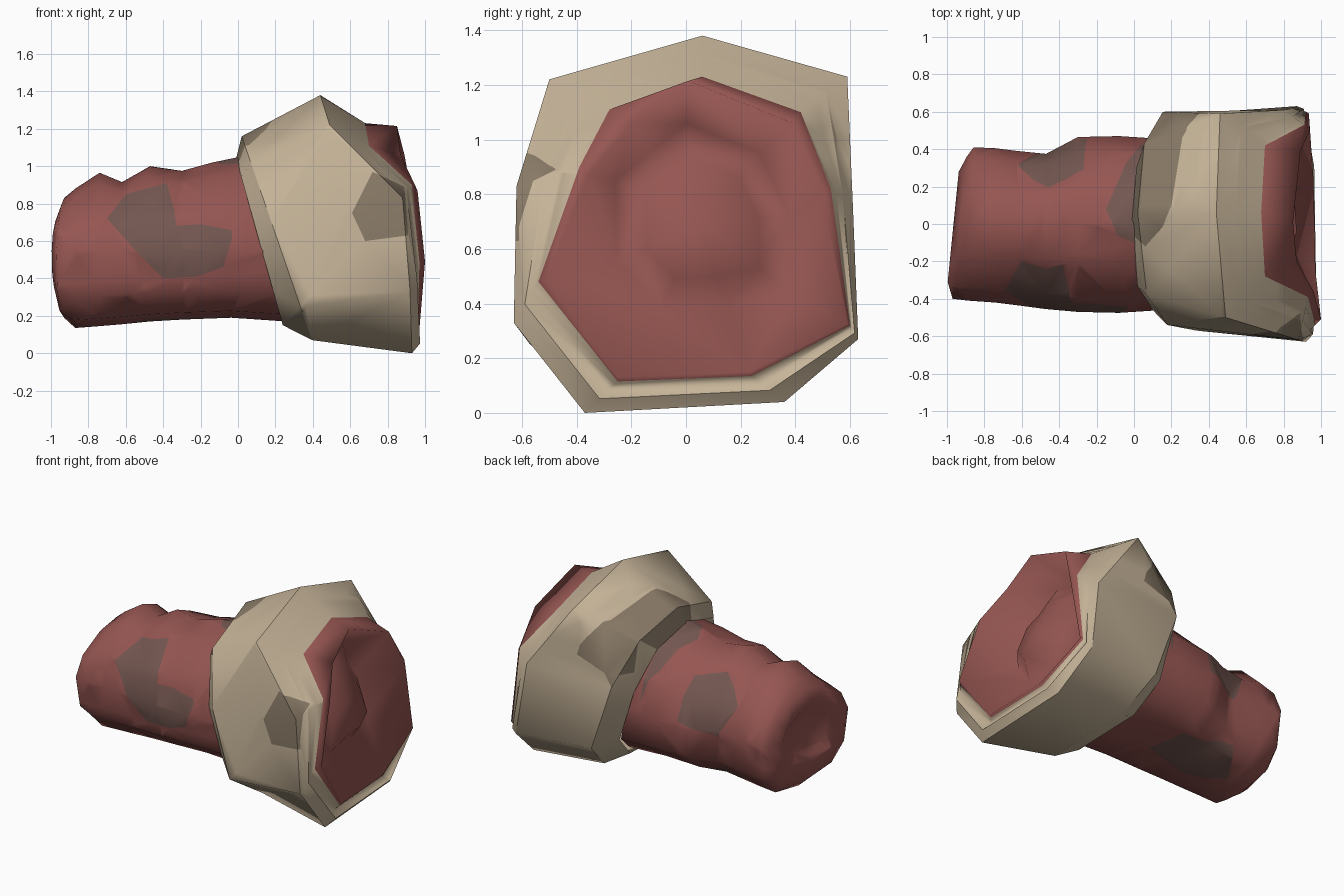
import bpy, bmesh, math
from mathutils import Vector

if "Cube" in bpy.data.objects:
    bpy.data.objects.remove(bpy.data.objects["Cube"])


def material(name, rgb):
    m = bpy.data.materials.new(name)
    m.diffuse_color = (*rgb, 1)
    m.use_nodes = True
    m.node_tree.nodes["Principled BSDF"].inputs["Base Color"].default_value = m.diffuse_color
    return m


RED = material("red cloth", (0.30, 0.092, 0.083))
RED_PATCH = material("worn red patch", (0.172, 0.093, 0.08))
TAN = material("tan cloth", (0.57, 0.46, 0.32))
TAN_PATCH = material("worn tan patch", (0.25, 0.195, 0.135))


def loft(rings, start=None, end=None, sharp=()):
    """Skin closed rings, ordered along the surface, with optional end tips."""
    bm = bmesh.new()
    vs = [[bm.verts.new(p) for p in r] for r in rings]
    n = len(vs[0])
    for a, b in zip(vs, vs[1:]):
        for i in range(n):
            j = (i + 1) % n
            bm.faces.new((a[i], b[i], b[j], a[j]))
    if start:
        t = bm.verts.new(start)
        for i in range(n):
            bm.faces.new((t, vs[0][i], vs[0][(i + 1) % n]))
    if end:
        t = bm.verts.new(end)
        for i in range(n):
            bm.faces.new((vs[-1][i], t, vs[-1][(i + 1) % n]))
    for k in sharp:
        for i in range(n):
            bm.edges.get((vs[k][i], vs[k][(i + 1) % n])).smooth = False
    bmesh.ops.triangulate(bm, faces=bm.faces[:])
    return bm


def patch(bm, polygon, axes, facing):
    """Cut a convex polygon into faces turned towards 'facing' and colour it."""
    pts = []
    for u, v in polygon:
        p = Vector((0, 0, 0))
        p[axes[0]], p[axes[1]] = u, v
        pts.append(p)
    mid = sum(pts, Vector()) / len(pts)
    facing = Vector(facing)
    planes = []

    def inside():
        bm.normal_update()
        return [f for f in bm.faces if f.normal.dot(facing) > 0.08 and all(
            (f.calc_center_median() - c).dot(d) > 0 for c, d in planes)]

    for k, p in enumerate(pts):
        d = (pts[(k + 1) % len(pts)] - p).cross(facing).normalized()
        if (mid - p).dot(d) < 0:
            d.negate()
        faces = inside()
        edges = {e for f in faces for e in f.edges}
        verts = {v for f in faces for v in f.verts}
        bmesh.ops.bisect_plane(bm, geom=list(verts) + list(edges) + faces,
                               plane_co=p, plane_no=d, dist=1e-5)
        planes.append((p, d))
    for f in inside():
        f.material_index = 1


def finish(bm, name, mats):
    me = bpy.data.meshes.new(name)
    for f in bm.faces:
        f.smooth = True
    bm.to_mesh(me)
    bm.free()
    for m in mats:
        me.materials.append(m)
    bpy.context.collection.objects.link(bpy.data.objects.new(name, me))


def lerp(a, b, t, dx):
    """Ring between two rings; the lower stations are pushed along x by dx."""
    push = {3: 0.5, 4: 1, 5: 1, 6: 0.5}
    out = []
    for i, (p, q) in enumerate(zip(a, b)):
        v = Vector(p).lerp(Vector(q), t)
        v.x += dx * push.get(i, 0)
        out.append(v)
    return out


def soft(v, power):
    return math.copysign(abs(v) ** power, v)


# Sleeve: x, lean along y, lean along z, y low, y high, z low, z high
SLEEVE = [
    (-0.93, 0.08, 0.00, -0.20, 0.20, 0.40, 0.68),
    (-0.965, 0.10, 0.00, -0.31, 0.28, 0.33, 0.73),
    (-0.93, 0.10, 0.00, -0.40, 0.36, 0.19, 0.83),
    (-0.87, 0.03, 0.00, -0.41, 0.41, 0.135, 0.88),
    (-0.74, 0.00, 0.00, -0.42, 0.405, 0.145, 0.965),
    (-0.62, 0.00, 0.00, -0.435, 0.39, 0.155, 0.915),
    (-0.47, 0.00, 0.00, -0.455, 0.375, 0.17, 1.00),
    (-0.30, 0.00, 0.00, -0.47, 0.465, 0.18, 0.975),
    (-0.08, 0.00, -0.12, -0.475, 0.47, 0.19, 1.02),
    (0.15, 0.00, -0.28, -0.46, 0.455, 0.17, 1.05),
]
MID = 0.55
rings = []
for x, ly, lz, y0, y1, z0, z1 in SLEEVE:
    ring = []
    for k in range(12):
        a = math.tau * k / 12
        s, c = math.sin(a), math.cos(a)
        if c > 0.01:  # ridged upper half, fuller lower half
            s, c = soft(s, 1.3 if x < -0.4 else 1.1), soft(c, 1.1)
        else:
            s, c = soft(s, 0.74), soft(c, 0.74)
        y = s * (y1 if s > 0 else -y0)
        z = MID + c * ((z1 - MID) if c > 0 else (MID - z0))
        ring.append((x + ly * y + lz * (z - MID), y, z))
    rings.append(ring)
sleeve = loft(rings, start=(-0.915, 0.0, 0.54))
FRONT, BACK, UP, DOWN = (0, -1, 0), (0, 1, 0), (0, 0, 1), (0, 0, -1)
# Worn patches on the sleeve
patch(sleeve, [(-.70, .72), (-.60, .85), (-.38, .91), (-.34, .76), (-.30, .45),
               (-.40, .40), (-.53, .53)], (0, 2), FRONT)
patch(sleeve, [(-.40, .40), (-.22, .41), (-.08, .46), (-.03, .62), (-.04, .70),
               (-.20, .69), (-.36, .72)], (0, 2), FRONT)
patch(sleeve, [(-.62, .73), (-.46, .89), (-.27, .85), (-.25, .59), (-.50, .51)],
      (0, 2), BACK)
patch(sleeve, [(-.15, .08), (-.04, .33), (.05, .44), (.05, -.12), (-.09, -.06)],
      (0, 1), UP)
patch(sleeve, [(-.72, .06), (-.58, .28), (-.20, .24), (-.12, .0), (-.48, -.10)],
      (0, 1), DOWN)
finish(sleeve, "sleeve", [RED, RED_PATCH])

# Cuff: nine stations round each ring, clockwise from the top
back_edge = [(-0.01 + (1.04 - z) * 0.28, y, z) for y, z in (
    (.03, 1.04), (.30, .96), (.45, .70), (.47, .35), (.28, .17),
    (-.25, .15), (-.45, .33), (-.46, .65), (-.33, .94))]
shoulder = [(0.02 + (1.16 - z) * 0.345, y, z) for y, z in (
    (.06, 1.16), (.43, 1.06), (.60, .77), (.59, .30), (.34, .08),
    (-.30, .07), (-.57, .25), (-.54, .70), (-.38, 1.02))]
flare = [(.44, .06, 1.38), (.46, .59, 1.23), (.80, .61, .77), (.87, .63, .27),
         (.92, .36, .04), (.93, -.37, 0), (.92, -.63, .33), (.88, -.62, .83),
         (.49, -.50, 1.22)]
seam = [(.68, .06, 1.23), (.70, .42, 1.10), (.91, .53, .82), (.92, .60, .32),
        (.95, .24, .135), (.96, -.25, .115), (.97, -.54, .48),
        (.93, -.39, .90), (.70, -.28, 1.11)]
cuff = loft([back_edge, shoulder, flare, lerp(flare, seam, 0.45, 0.03),
             lerp(flare, seam, 0.75, -0.02), seam], sharp=(1, 2, 3))
# Worn patches on the cuff
patch(cuff, [(.61, .75), (.72, .97), (.89, .89), (.91, .63), (.68, .60)],
      (0, 2), FRONT)
patch(cuff, [(-.05, -.02), (.06, -.12), (.15, -.02), (.20, .10), (.28, .60),
             (-.05, .62)], (0, 1), UP)
patch(cuff, [(.08, .84), (.22, .86), (.42, .93), (.40, 1.0), (.28, 1.16),
             (.05, 1.16)], (0, 2), BACK)
finish(cuff, "cuff", [TAN, TAN_PATCH])

# Lining: rolls over the cuff rim and back to a rounded inner end
rim = [(.85, .01, 1.215), (.89, .39, 1.06), (.94, .50, .79), (.935, .59, .325),
       (.96, .23, .15), (.97, -.25, .13), (1.0, -.51, .49), (.96, -.36, .87),
       (.87, -.20, 1.06)]
recess = [(.62, .0, 1.06), (.62, .27, .95), (.64, .38, .72), (.72, .38, .44),
          (.77, .15, .39), (.78, -.09, .38), (.74, -.25, .55),
          (.66, -.26, .85), (.63, -.13, .955)]
dome = [(x + 0.09, .05 + (y - .05) * .65, .70 + (z - .70) * .65) for x, y, z in recess]
lining = loft([seam, rim, recess, dome], end=(0.82, .05, .70))
finish(lining, "lining", [RED])
